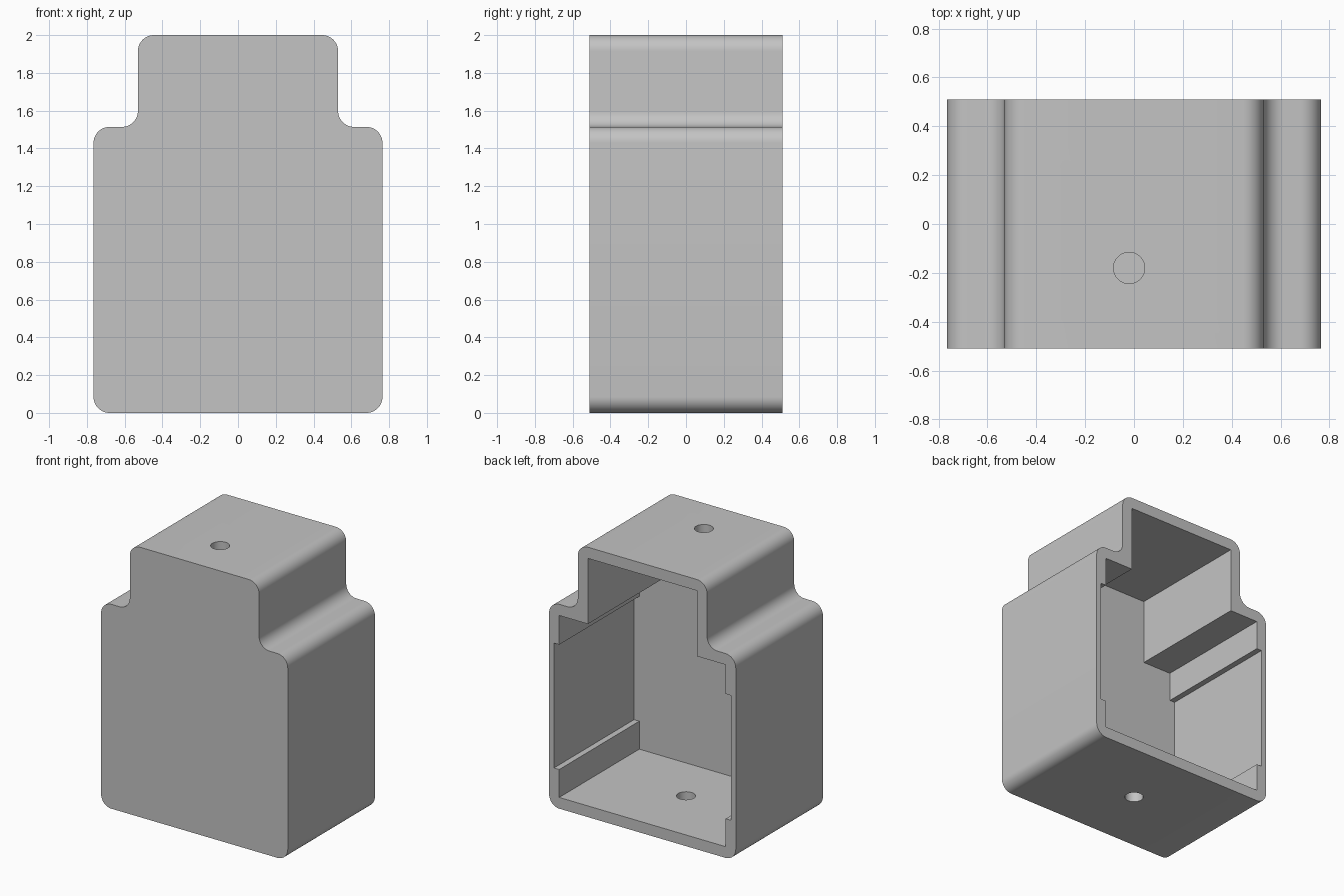
import bpy
import bmesh
import math
from mathutils import Vector

cube = bpy.data.objects.get("Cube")
if cube:
    bpy.data.objects.remove(cube, do_unlink=True)

HALF_DEPTH = 0.51
WALL = 0.083
FILLET = 0.085

grey = bpy.data.materials.new("light grey")
grey.use_nodes = True
grey.diffuse_color = (0.55, 0.55, 0.55, 1)
grey.node_tree.nodes["Principled BSDF"].inputs["Base Color"].default_value = grey.diffuse_color


def mirrored(half):
    """Close a right-hand half outline (bottom to top) with its mirror image."""
    return half + [(-x, z) for x, z in reversed(half)]


def rounded(points, radius, steps=12):
    """Replace every right-angled corner by an arc."""
    out = []
    for i, p in enumerate(points):
        p = Vector(p)
        to_prev = (Vector(points[i - 1]) - p).normalized()
        to_next = (Vector(points[(i + 1) % len(points)]) - p).normalized()
        centre = p + (to_prev + to_next) * radius
        for k in range(steps + 1):
            a = math.pi / 2 * k / steps
            out.append(centre - radius * (to_next * math.cos(a) + to_prev * math.sin(a)))
    return out


def prism(name, outline, y0, y1):
    """Extrude an x-z outline along y."""
    bm = bmesh.new()
    face = bm.faces.new([bm.verts.new((x, y0, z)) for x, z in outline])
    ext = bmesh.ops.extrude_face_region(bm, geom=[face])
    moved = [g for g in ext["geom"] if isinstance(g, bmesh.types.BMVert)]
    bmesh.ops.translate(bm, verts=moved, vec=(0, y1 - y0, 0))
    bmesh.ops.recalc_face_normals(bm, faces=bm.faces)
    mesh = bpy.data.meshes.new(name)
    bm.to_mesh(mesh)
    bm.free()
    mesh.materials.append(grey)
    obj = bpy.data.objects.new(name, mesh)
    bpy.context.collection.objects.link(obj)
    return obj


def hole_cutter(name, x, y, z):
    bpy.ops.mesh.primitive_cylinder_add(vertices=48, radius=0.064, depth=0.3, location=(x, y, z))
    obj = bpy.context.object
    obj.name = name
    obj.data.materials.append(grey)
    return obj


def cut(target, cutter):
    cutter.hide_render = True
    mod = target.modifiers.new("cut", "BOOLEAN")
    mod.operation = "DIFFERENCE"
    mod.solver = "EXACT"
    mod.object = cutter
    bpy.context.view_layer.objects.active = target
    bpy.ops.object.modifier_apply(modifier=mod.name)
    bpy.data.objects.remove(cutter, do_unlink=True)


# Stepped outer body with rounded edges
body = [(0.765, 0), (0.765, 1.514), (0.53, 1.514), (0.53, 2)]
housing = prism("housing", rounded(mirrored(body), FILLET), -HALF_DEPTH, HALF_DEPTH)

# Cavity open at the back, with a shallow recess in each side wall
inner, recess = 0.765 - WALL, 0.725
cavity = [(inner, WALL), (inner, 0.29), (recess, 0.29), (recess, 1.215),
          (inner, 1.215), (inner, 1.514 - WALL), (0.53 - WALL, 1.514 - WALL),
          (0.53 - WALL, 2 - WALL)]
cut(housing, prism("cavity_cutter", mirrored(cavity), -HALF_DEPTH + WALL, HALF_DEPTH + 0.1))

# Round holes through the top and the floor
cut(housing, hole_cutter("top_hole_cutter", -0.02, -0.18, 2))
cut(housing, hole_cutter("floor_hole_cutter", 0, 0, 0))

# Smooth fillets and holes, sharp edges elsewhere
bpy.ops.object.select_all(action="DESELECT")
housing.select_set(True)
bpy.context.view_layer.objects.active = housing
bpy.ops.object.shade_smooth_by_angle(angle=math.radians(30))
